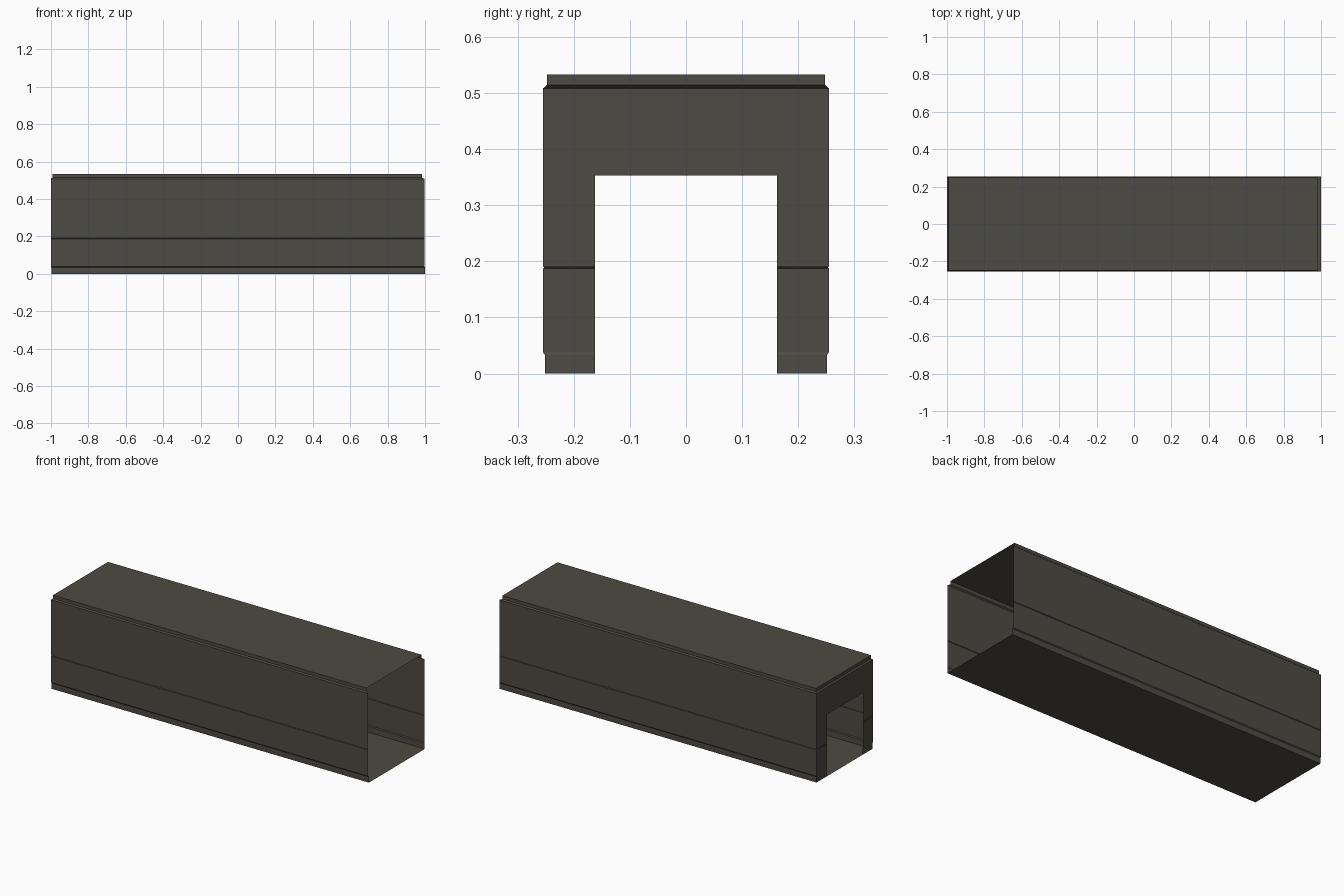
import bpy, bmesh
from mathutils import Vector

if "Cube" in bpy.data.objects:
    bpy.data.objects.remove(bpy.data.objects["Cube"])

paint = bpy.data.materials.new("dark_warm_grey")
paint.diffuse_color = (0.076, 0.069, 0.056, 1)
paint.use_nodes = True
paint.node_tree.nodes["Principled BSDF"].inputs["Base Color"].default_value = paint.diffuse_color

# Wall section, bottom to top: back end x, half width y, open end x, height z
BASE = [(-0.998, 0.251, 1.0, 0.0), (-0.998, 0.251, 1.0, 0.033)]
LOWER = [BASE[-1], (-1.0, 0.255, 0.997, 0.038), (-1.0, 0.255, 0.997, 0.187)]
GROOVE = [LOWER[-1], (-0.998, 0.252, 0.997, 0.189), (-1.0, 0.255, 0.997, 0.191)]
UPPER = [GROOVE[-1], (-1.0, 0.255, 0.997, 0.508)]
TRIM = [UPPER[-1], (-0.992, 0.248, 0.983, 0.514), (-0.992, 0.248, 0.983, 0.533)]

DOOR_HALF, DOOR_TOP = 0.162, 0.353


def corners(bm, level):
    """Corner vertices of a U-shaped run, open towards +x."""
    back, half, front, z = level
    return [bm.verts.new(p) for p in
            ((front, -half, z), (back, -half, z), (back, half, z), (front, half, z))]


def finish(bm, name):
    mesh = bpy.data.meshes.new(name)
    bm.to_mesh(mesh)
    bm.free()
    mesh.materials.append(paint)
    bpy.context.collection.objects.link(bpy.data.objects.new(name, mesh))


def wall_band(name, levels):
    """Two long walls and an end wall with the doorway cut out."""
    bm = bmesh.new()
    rings = [corners(bm, level) for level in levels]
    for low, high in zip(rings, rings[1:]):
        for i in range(3):
            bm.faces.new((low[i + 1], low[i], high[i], high[i + 1]))
    bm.normal_update()
    for f in bm.faces:
        c = f.calc_center_median()
        if f.normal.dot(Vector((c.x if abs(c.y) < 0.1 else 0, c.y, 0))) < 0:
            f.normal_flip()
    # doorway outline cuts on the end wall only
    for co, no in (((0, DOOR_HALF, 0), (0, 1, 0)),
                   ((0, -DOOR_HALF, 0), (0, 1, 0)),
                   ((0, 0, DOOR_TOP), (0, 0, 1))):
        end = [f for f in bm.faces if f.calc_center_median().x < -0.9]
        geom = end + list({e for f in end for e in f.edges}) \
            + list({v for f in end for v in f.verts})
        bmesh.ops.bisect_plane(bm, geom=geom, dist=1e-5, plane_co=co, plane_no=no)
    door = []
    for f in bm.faces:
        c = f.calc_center_median()
        if c.x < -0.9 and abs(c.y) < DOOR_HALF and c.z < DOOR_TOP:
            door.append(f)
    bmesh.ops.delete(bm, geom=door, context='FACES')
    finish(bm, name)


def slab(name, level, up):
    """Flat sheet closing the top or bottom."""
    bm = bmesh.new()
    ring = corners(bm, level)
    face = bm.faces.new(ring)
    bm.normal_update()
    if (face.normal.z > 0) != up:
        face.normal_flip()
    finish(bm, name)


# Floor, walls and ceiling
slab("floor", BASE[0], False)
wall_band("base_skirting", BASE)
wall_band("lower_wall", LOWER)
wall_band("wall_groove", GROOVE)
wall_band("upper_wall", UPPER)
wall_band("ceiling_trim", TRIM)
slab("ceiling", TRIM[-1], True)
